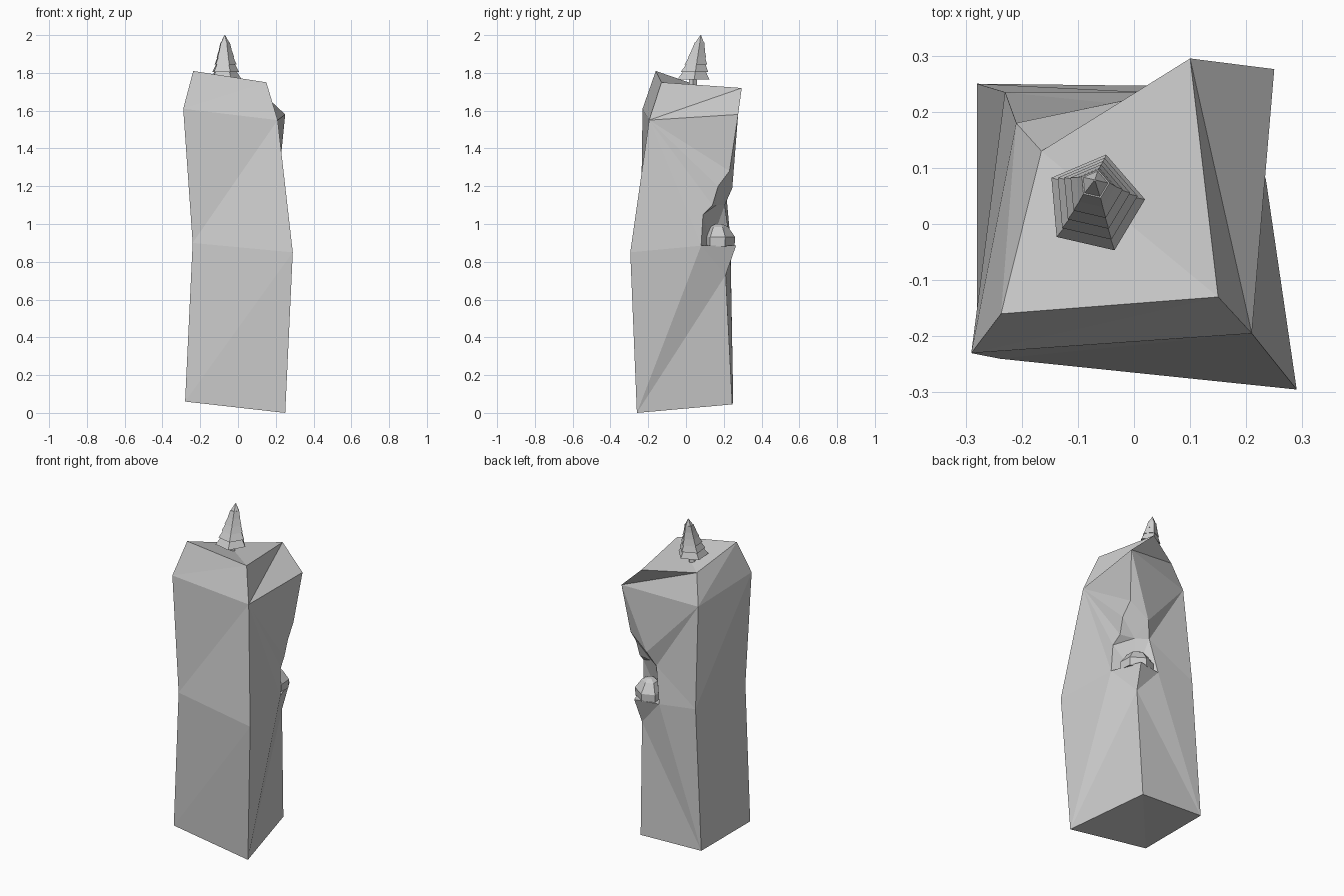
import bpy, bmesh
from math import cos, sin, radians, tau

cube = bpy.data.objects.get("Cube")
if cube:
    bpy.data.objects.remove(cube, do_unlink=True)

# One flat stone grey
stone = bpy.data.materials.new("stone grey")
stone.use_nodes = True
grey = (0.6, 0.6, 0.6, 1)
stone.diffuse_color = grey
stone.node_tree.nodes["Principled BSDF"].inputs["Base Color"].default_value = grey


def finish(bm, name):
    bmesh.ops.recalc_face_normals(bm, faces=bm.faces)
    mesh = bpy.data.meshes.new(name)
    bm.to_mesh(mesh)
    bm.free()
    mesh.materials.append(stone)
    obj = bpy.data.objects.new(name, mesh)
    bpy.context.collection.objects.link(obj)


def stacked_rings(name, sides, rings, turn):
    # Loft closed rings given as (x, y, z, radius along, radius across)
    bm = bmesh.new()
    ct, st = cos(radians(turn)), sin(radians(turn))
    loops = []
    for x, y, z, along, across in rings:
        loop = []
        for i in range(sides):
            a, b = along * cos(tau * i / sides), across * sin(tau * i / sides)
            loop.append(bm.verts.new((x + a * ct - b * st, y + a * st + b * ct, z)))
        loops.append(loop)
    for low, high in zip(loops, loops[1:]):
        for i in range(sides):
            j = (i + 1) % sides
            bm.faces.new((low[i], low[j], high[j], high[i]))
    bm.faces.new(loops[0])
    bm.faces.new(loops[-1])
    finish(bm, name)


# Rock pillar: corners named by level, then front/back and -x/+x side
points = {
    "low_fl": (-.28, -.23, .06), "low_fr": (.25, -.26, 0),
    "low_br": (.14, .245, .045), "low_bl": (-.28, .25, .06),
    "mid_fl": (-.24, -.24, .9), "mid_fr": (.29, -.295, .85),
    "mid_bl": (-.23, .235, .92),
    "high_fl": (-.29, -.23, 1.61), "high_fr": (.21, -.195, 1.55),
    "high_br": (.25, .276, 1.58), "high_bl": (-.21, .18, 1.53),
    "top_fl": (-.237, -.16, 1.81), "top_fr": (.15, -.13, 1.75),
    "top_br": (.1, .295, 1.72), "top_bl": (-.165, .13, 1.71),
    # Notch rim on the side wall and on the back wall
    "apex": (.22, .23, 1.28),
    "side_a": (.225, .17, 1.2), "side_b": (.22, .14, 1.1),
    "side_c": (.23, .09, 1.05), "side_d": (.235, .08, .885),
    "back_a": (.1, .245, 1.19), "back_b": (.06, .205, 1.1),
    "back_c": (.02, .235, .885),
    # Inside of the notch and the ledge below it
    "inner_high": (.13, .16, 1.1), "inner_low": (.1, .13, .89),
    "lip": (.17, .265, .885), "under_lip": (.155, .21, .73),
}

bm = bmesh.new()
corner = {key: bm.verts.new(co) for key, co in points.items()}


def fan(pivot, *rim):
    # Triangles from one corner to each step along a rim
    for a, b in zip(rim, rim[1:]):
        bm.faces.new([corner[key] for key in (pivot, a, b)])


# Underside, lower front and lower -x wall
fan("low_fl", "low_bl", "low_br", "low_fr", "mid_fr", "mid_fl", "mid_bl", "low_bl")
# Upper front and upper -x wall
fan("mid_fl", "mid_fr", "high_fr", "high_fl")
fan("mid_bl", "mid_fl", "high_fl", "high_bl")
# +x wall, below and above the ledge
fan("low_fr", "low_br", "under_lip", "side_d", "mid_fr")
fan("high_fr", "mid_fr", "side_d", "side_c", "side_b", "side_a", "apex", "high_br")
# Back wall
fan("low_bl", "low_br", "under_lip", "back_c", "mid_bl")
fan("mid_bl", "back_c", "back_b", "high_bl")
fan("high_bl", "back_b", "back_a", "high_br")
fan("high_br", "back_a", "apex")
# Notch hollow, ledge and lip
fan("inner_high", "apex", "side_a", "side_b", "side_c", "inner_low",
    "back_b", "back_a", "apex")
fan("inner_low", "side_c", "side_d", "lip", "back_c", "back_b")
fan("under_lip", "side_d", "lip", "back_c")
# Chamfered crown and top
sides = ("fl", "fr", "br", "bl")
for a, b in zip(sides, sides[1:] + sides[:1]):
    fan("high_" + a, "high_" + b, "top_" + b, "top_" + a)
fan("top_bl", "top_fl", "top_fr", "top_br")
finish(bm, "rock_pillar")

# Boulder resting on the ledge
stacked_rings("ledge_boulder", 6, [
    (.13, .18, .88, .095, .07),
    (.13, .18, .93, .095, .075),
    (.125, .175, .985, .055, .045),
    (.125, .175, 1.0, .02, .02),
], 147)

# Tiered pine leaning slightly backwards
tiers = 6
base, height = 1.765, .235
rings = []
for i in range(tiers):
    for step, width in ((0, 1), (1, .72)):
        t = (i + step) / tiers
        r = .09 * (1 - i / (tiers + .8)) * width
        if t == 1:
            r = .002
        rings.append((-.07, .036 + .042 * t, base + height * t, r, r))
stacked_rings("pine_branches", 5, rings, 77)

# Pine trunk
stacked_rings("pine_trunk", 5, [
    (-.07, .036, 1.72, .025, .025),
    (-.07, .036, 1.78, .02, .02),
], 77)
